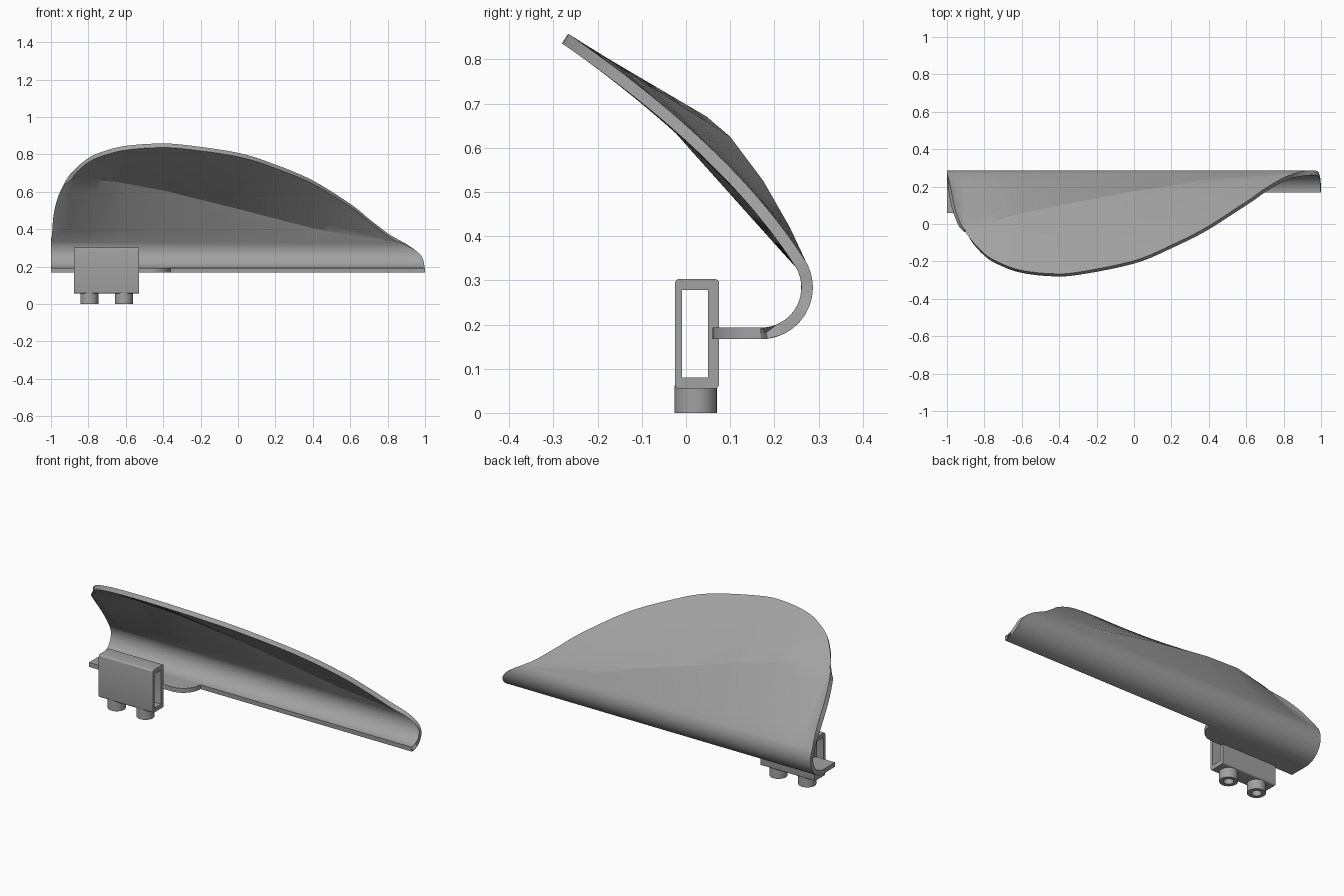
import bpy, bmesh, math
from mathutils import Vector

if "Cube" in bpy.data.objects:
    bpy.data.objects.remove(bpy.data.objects["Cube"], do_unlink=True)

grey = bpy.data.materials.new("plain grey")
grey.use_nodes = True
grey.diffuse_color = (0.36, 0.36, 0.36, 1)
grey.node_tree.nodes["Principled BSDF"].inputs["Base Color"].default_value = grey.diffuse_color


def make(name, bm):
    mesh = bpy.data.meshes.new(name)
    bm.to_mesh(mesh)
    bm.free()
    mesh.materials.append(grey)
    obj = bpy.data.objects.new(name, mesh)
    bpy.context.collection.objects.link(obj)
    return obj


def smooth(obj, degrees):
    bpy.ops.object.select_all(action="DESELECT")
    obj.select_set(True)
    bpy.context.view_layer.objects.active = obj
    bpy.ops.object.shade_smooth_by_angle(angle=math.radians(degrees))


def lerp_table(table, x):
    for a, b in zip(table, table[1:]):
        if x <= b[0]:
            t = max(0, (x - a[0]) / (b[0] - a[0]))
            return Vector(a[1:]).lerp(Vector(b[1:]), t)
    return Vector(table[-1][1:])


def spline(points, steps):
    """Catmull-Rom curve through the points."""
    p = [Vector(q) for q in points]
    p = [p[0] * 2 - p[1]] + p + [p[-1] * 2 - p[-2]]
    out = []
    for a, b, c, d in zip(p, p[1:], p[2:], p[3:]):
        for k in range(steps):
            t = k / steps
            out.append(b + ((c - a) * t + (2 * a - 5 * b + 4 * c - d) * t * t
                            + (3 * b - a - 3 * c + d) * t ** 3) / 2)
    return out + [p[-2]]


THICK = 0.026
CENTRE, RADIUS = Vector((0.17, 0.284)), 0.117
BEND = math.radians(30)
BEND_Z = CENTRE.y + RADIUS * math.sin(BEND)

# Blade rim as (x, z) and crease as (x, y, z)
rim = spline([(-1, BEND_Z), (-.985, .42), (-.955, .58), (-.9, .69), (-.8, .78), (-.7, .822),
              (-.6, .845), (-.45, .857), (-.3, .852), (0, .808), (.2, .745), (.4, .66),
              (.6, .535), (.7, .455), (.8, .378), (.86, BEND_Z), (.9, .32), (.95, .285),
              (.98, .25), (.993, .21), (1, .168)], 5)
crease = [(-.9, -.035, .69), (-.65, .045, .672), (-.4, .1, .625), (0, .175, .525),
          (.4, .235, .42), (.86, .271, BEND_Z)]


def section(x, z):
    """Outer cross-section at x, from the lower lip up to the rim."""
    top = min(BEND, math.asin(max(-1, min(1, (z - CENTRE.y) / RADIUS))))
    pts = []
    for k in range(17):
        a = -math.pi / 2 + (top + math.pi / 2) * k / 16
        pts.append(CENTRE + RADIUS * Vector((math.cos(a), math.sin(a))))
    base = pts[-1]
    if z > BEND_Z:
        h = z - BEND_Z
        edge = Vector((.271 - .839 * h - .79 * h * (z - .6), z))
    else:
        edge = base
    fold = lerp_table(crease, x) if -.9 < x < .86 else edge
    pts += [base.lerp(fold, k / 5) for k in range(1, 6)]
    pts += [fold.lerp(edge, k / 5) for k in range(1, 6)]
    return pts


# Curved blade
bm = bmesh.new()
rows = [[bm.verts.new((x, p.x, p.y)) for p in section(x, z)] for x, z in rim]
for r, s in zip(rows, rows[1:]):
    for j in range(len(r) - 1):
        bm.faces.new((r[j], r[j + 1], s[j + 1], s[j]))
bmesh.ops.remove_doubles(bm, verts=bm.verts, dist=0.0002)
blade = make("curved_blade", bm)
mod = blade.modifiers.new("Thickness", "SOLIDIFY")
mod.thickness = THICK
mod.offset = -1
bpy.context.view_layer.objects.active = blade
blade.select_set(True)
bpy.ops.object.modifier_apply(modifier=mod.name)
smooth(blade, 22)

# Flat tab with one rounded corner
bm = bmesh.new()
corner = [(-.47 + .11 * math.sin(a), .17 - .11 * math.cos(a))
          for a in (math.pi / 2 * k / 12 for k in range(13))]
face = bm.faces.new([bm.verts.new((x, y, .167)) for x, y in [(-1, .17), (-1, .06)] + corner])
ext = bmesh.ops.extrude_face_region(bm, geom=[face])
bmesh.ops.translate(bm, vec=(0, 0, THICK), verts=[v for v in ext["geom"] if isinstance(v, bmesh.types.BMVert)])
bmesh.ops.recalc_face_normals(bm, faces=bm.faces)
smooth(make("mounting_tab", bm), 30)


# Hollow bracket: rounded outer loop and square inner loop, run along x
def frame_loop(bm, x, y0, y1, z0, z1, r):
    verts = []
    for q, (y, z) in enumerate([(y1 - r, z1 - r), (y0 + r, z1 - r), (y0 + r, z0 + r), (y1 - r, z0 + r)]):
        for k in range(5):
            a = math.pi / 2 * (q + k / 4)
            verts.append(bm.verts.new((x, y + r * math.cos(a), z + r * math.sin(a))))
    return verts


bm = bmesh.new()
loops = [frame_loop(bm, x, *size) for x, size in [
    (-.878, (-.025, .075, .055, .303, .01)), (-.53, (-.025, .075, .055, .303, .01)),
    (-.53, (-.009, .05, .08, .278, .0005)), (-.878, (-.009, .05, .08, .278, .0005))]]
for a, b in zip(loops, loops[1:] + loops[:1]):
    for i in range(len(a)):
        j = (i + 1) % len(a)
        bm.faces.new((a[i], a[j], b[j], b[i]))
bmesh.ops.recalc_face_normals(bm, faces=bm.faces)
smooth(make("hollow_bracket", bm), 30)

# Studs with a blind hole underneath
for side, x in (("right", -.795), ("left", -.61)):
    bm = bmesh.new()
    rings = []
    for r, z in [(.048, .062), (.048, 0), (.026, 0), (.026, .045)]:
        rings.append([bm.verts.new((x + r * math.cos(a), .022 + r * math.sin(a), z))
                      for a in (math.tau * k / 32 for k in range(32))])
    for a, b in zip(rings, rings[1:]):
        for i in range(32):
            j = (i + 1) % 32
            bm.faces.new((a[i], a[j], b[j], b[i]))
    bm.faces.new(rings[0])
    bm.faces.new(rings[-1])
    bmesh.ops.recalc_face_normals(bm, faces=bm.faces)
    smooth(make(side + "_stud", bm), 30)
